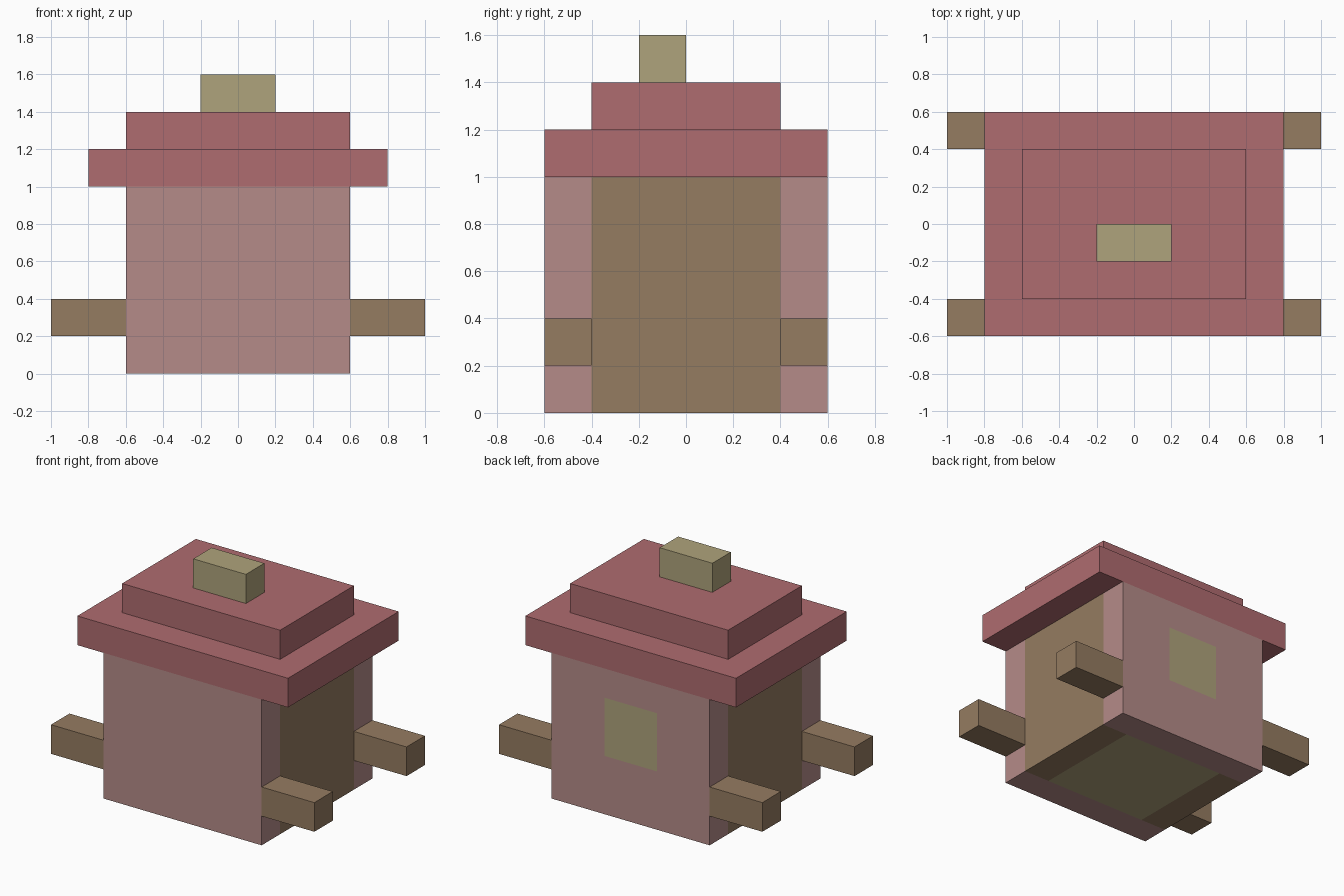
import bpy

if "Cube" in bpy.data.objects:
    bpy.data.objects.remove(bpy.data.objects["Cube"])


def material(name, rgb):
    mat = bpy.data.materials.new(name)
    mat.diffuse_color = (*rgb, 1)
    mat.use_nodes = True
    mat.node_tree.nodes["Principled BSDF"].inputs["Base Color"].default_value = mat.diffuse_color
    return mat


ROSE = material("rose_wall", (0.46, 0.26, 0.25))
RED = material("red_roof", (0.43, 0.15, 0.16))
BROWN = material("brown_wood", (0.30, 0.20, 0.12))
OLIVE = material("olive", (0.43, 0.37, 0.20))


def box(name, x, y, z, mat):
    """Block spanning the given (min, max) range on each axis."""
    ranges = (x, y, z)
    bpy.ops.mesh.primitive_cube_add(size=1, location=[(a + b) / 2 for a, b in ranges])
    obj = bpy.context.object
    obj.name = name
    obj.scale = [b - a for a, b in ranges]
    bpy.ops.object.transform_apply(location=False, rotation=False, scale=True)
    obj.data.materials.append(mat)
    return obj


def span(side, near, far):
    return tuple(sorted((side * near, side * far)))


# Front wall and floor
box("front_wall", (-0.6, 0.6), (-0.6, -0.4), (0, 1), ROSE)
box("floor", (-0.4, 0.4), (-0.4, 0.4), (0, 0.2), OLIVE)

# Back wall built around a flush window
box("back_wall_lower", (-0.6, 0.6), (0.4, 0.6), (0, 0.4), ROSE)
box("back_wall_upper", (-0.6, 0.6), (0.4, 0.6), (0.8, 1), ROSE)
box("window", (-0.2, 0.2), (0.4, 0.6), (0.4, 0.8), OLIVE)

# Mirrored side walls, window piers and projecting beams
for side, label in ((-1, "left"), (1, "right")):
    box(f"{label}_wall", span(side, 0.4, 0.6), (-0.4, 0.4), (0, 1), BROWN)
    box(f"back_wall_{label}", span(side, 0.2, 0.6), (0.4, 0.6), (0.4, 0.8), ROSE)
    for end, place in ((-1, "front"), (1, "back")):
        box(f"{place}_{label}_beam", span(side, 0.6, 1.0), span(end, 0.4, 0.6),
            (0.2, 0.4), BROWN)

# Stepped roof and chimney
box("lower_roof", (-0.8, 0.8), (-0.6, 0.6), (1.0, 1.2), RED)
box("upper_roof", (-0.6, 0.6), (-0.4, 0.4), (1.2, 1.4), RED)
box("chimney", (-0.2, 0.2), (-0.2, 0.0), (1.4, 1.6), OLIVE)
